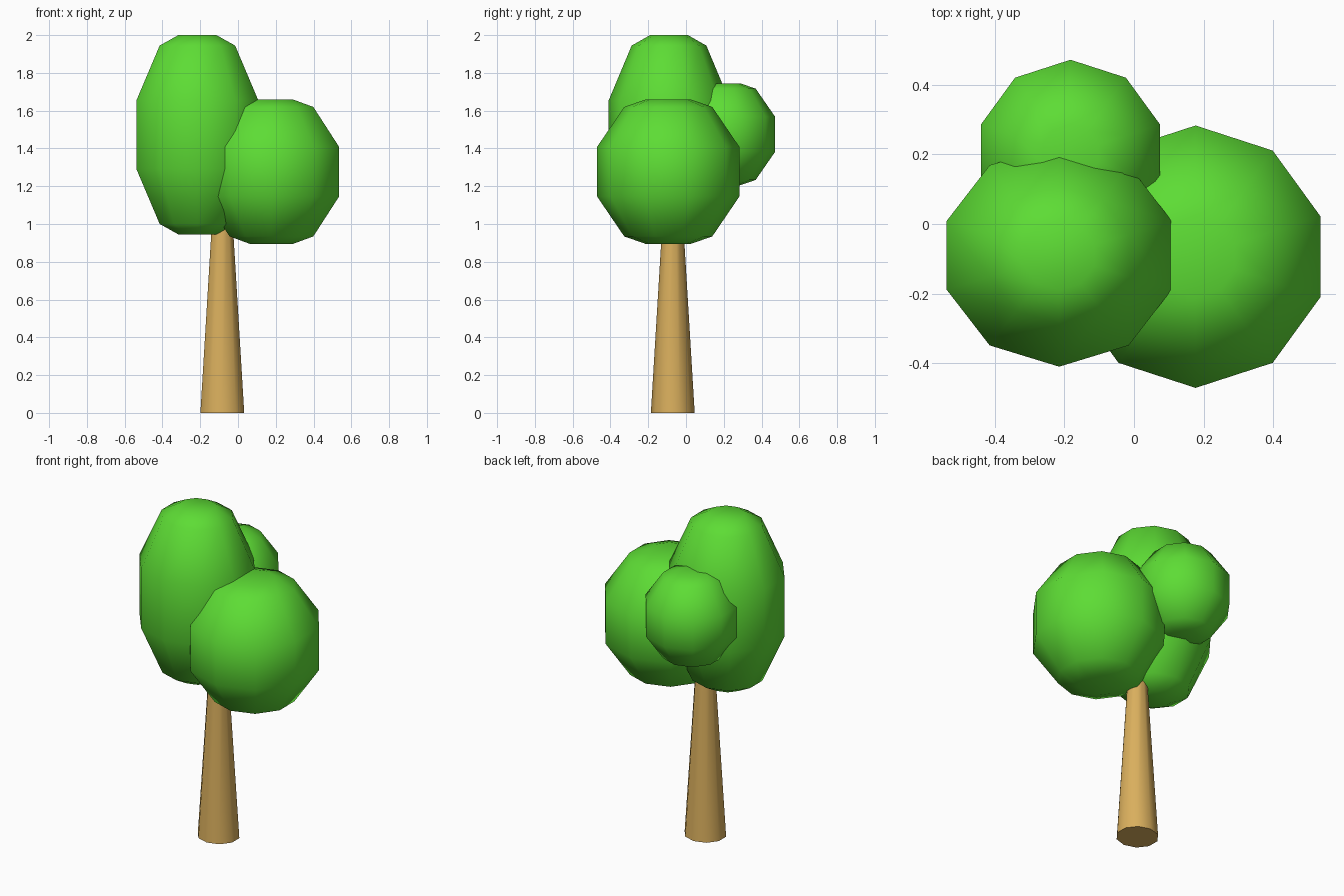
import bpy, math

if "Cube" in bpy.data.objects:
    bpy.data.objects.remove(bpy.data.objects["Cube"])


def material(name, color):
    m = bpy.data.materials.new(name)
    m.diffuse_color = (*color, 1)
    m.use_nodes = True
    m.node_tree.nodes["Principled BSDF"].inputs["Base Color"].default_value = m.diffuse_color
    return m


def lathe(name, rings, center, scale, mat, sides=10):
    """Stack of (radius, z) rings, capped at both ends, one corner facing +y."""
    verts, faces = [], []
    for r, z in rings:
        for i in range(sides):
            a = math.pi / 2 + 2 * math.pi * i / sides
            verts.append((r * math.cos(a) * scale[0], r * math.sin(a) * scale[1], z * scale[2]))
    for k in range(len(rings) - 1):
        for i in range(sides):
            j = (i + 1) % sides
            a, b = k * sides, (k + 1) * sides
            faces.append((a + i, a + j, b + j, b + i))
    faces.append(tuple(reversed(range(sides))))
    top = (len(rings) - 1) * sides
    faces.append(tuple(range(top, top + sides)))
    mesh = bpy.data.meshes.new(name)
    mesh.from_pydata(verts, [], faces)
    mesh.materials.append(mat)
    obj = bpy.data.objects.new(name, mesh)
    obj.location = center
    bpy.context.collection.objects.link(obj)
    bpy.ops.object.select_all(action='DESELECT')
    obj.select_set(True)
    bpy.context.view_layer.objects.active = obj
    bpy.ops.object.shade_smooth_by_angle(angle=math.radians(60))
    return obj


leaf = material("leaf_green", (0.11, 0.72, 0.035))
bark = material("bark", (0.70, 0.43, 0.11))

# Foliage profile: five-band sphere with cut-off poles, unit radius and half height
half = [(1.0, 0.342), (0.618, 0.895), (0.312, 1.0)]
blob = [(r, -z) for r, z in reversed(half)] + half

# Foliage clumps
lathe("tall_foliage", blob, (-0.215, -0.09, 1.4725), (0.34, 0.32, 0.5275), leaf)
lathe("side_foliage", blob, (0.177, -0.094, 1.277), (0.377, 0.377, 0.383), leaf)
lathe("back_foliage", blob, (-0.1825, 0.202, 1.475), (0.271, 0.27, 0.27), leaf)

# Tapered trunk, ending inside the foliage
lathe("trunk", [(1.0, 0), (0.39, 1.17)], (-0.083, -0.07, 0), (0.122, 0.116, 1), bark)
